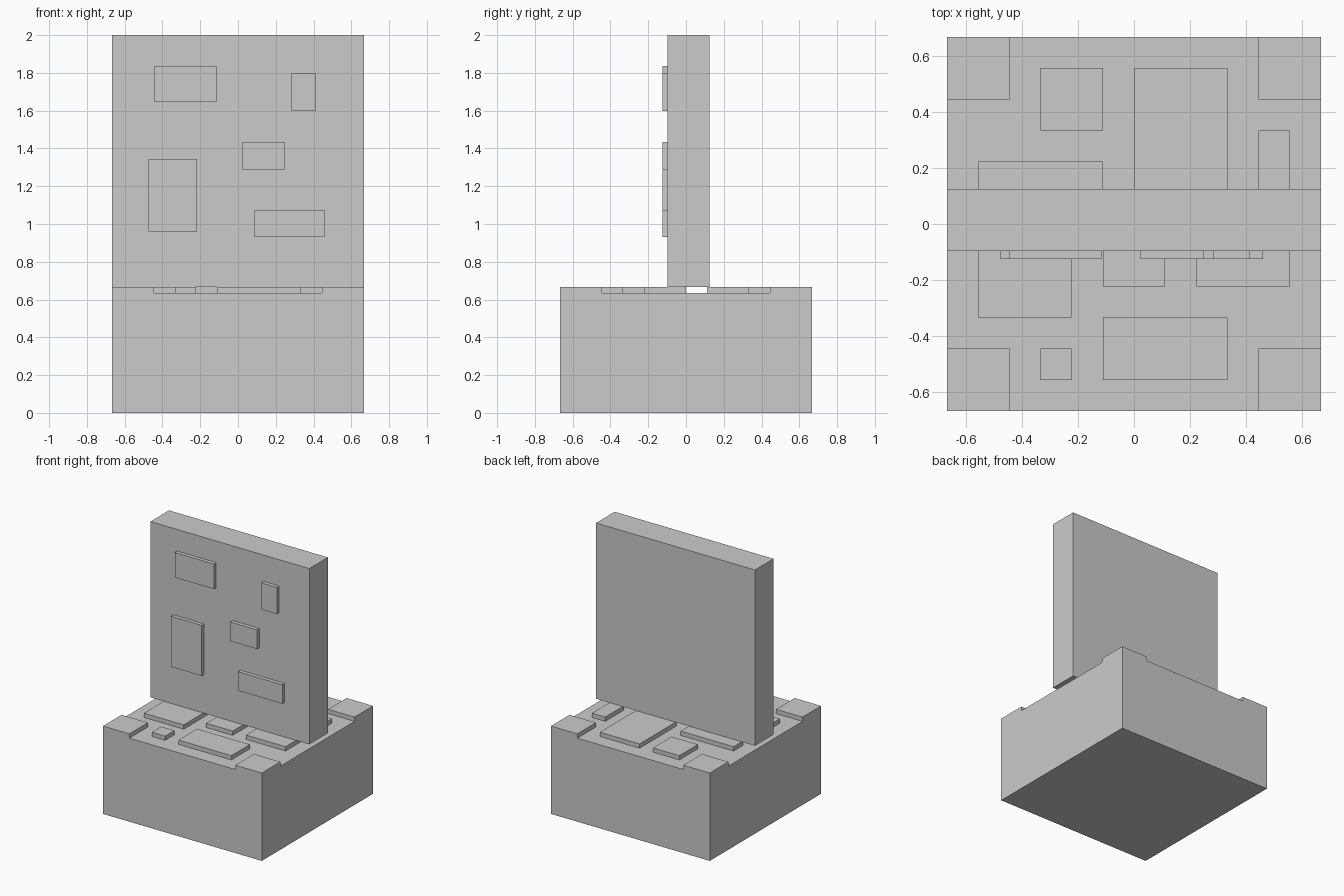
import bpy, bmesh
from mathutils import Vector

if "Cube" in bpy.data.objects:
    bpy.data.objects.remove(bpy.data.objects["Cube"])

U = 2 / 18             # modelling unit: the base is 12 units wide and 6 high
HALF = 6 * U
FLOOR = 0.634          # recessed top of the base
TOP = 6 * U            # top of corners and raised slabs


def finish(name, bm):
    bmesh.ops.recalc_face_normals(bm, faces=bm.faces[:])
    mesh = bpy.data.meshes.new(name)
    bm.to_mesh(mesh)
    bm.free()
    obj = bpy.data.objects.new(name, mesh)
    bpy.context.collection.objects.link(obj)
    return obj


def box_mesh(x, y, z):
    bm = bmesh.new()
    bmesh.ops.create_cube(bm, size=1)
    size = Vector((x[1] - x[0], y[1] - y[0], z[1] - z[0]))
    centre = Vector((x[0] + x[1], y[0] + y[1], z[0] + z[1])) / 2
    bmesh.ops.scale(bm, vec=size, verts=bm.verts[:])
    bmesh.ops.translate(bm, vec=centre, verts=bm.verts[:])
    return bm


def box(name, x, y, z):
    return finish(name, box_mesh(x, y, z))


# Base block: cut the top into a 3 x 3 layout and pull up the four corners
bm = box_mesh((-HALF, HALF), (-HALF, HALF), (0, FLOOR))
for axis in (Vector((1, 0, 0)), Vector((0, 1, 0))):
    for side in (-1, 1):
        bmesh.ops.bisect_plane(bm, geom=bm.verts[:] + bm.edges[:] + bm.faces[:],
                               plane_co=axis * side * 4 * U, plane_no=axis)
bm.normal_update()
corners = [f for f in bm.faces if f.normal.z > 0.9
           and min(abs(c) for c in f.calc_center_median().xy) > 4 * U]
for face in corners:
    new = bmesh.ops.extrude_face_region(bm, geom=[face])["geom"]
    verts = [g for g in new if isinstance(g, bmesh.types.BMVert)]
    bmesh.ops.translate(bm, vec=(0, 0, TOP - FLOOR), verts=verts)
    bmesh.ops.delete(bm, geom=[face], context='FACES_ONLY')
bmesh.ops.dissolve_limit(bm, angle_limit=0.01, verts=bm.verts[:], edges=bm.edges[:])
finish("base_block", bm)

# Raised slabs on the base, in units: x0, x1, y0, y1 (some run under the panel)
base_slabs = [
    (-5, -2, -3, 0), (-1, 1, -2, 0), (2, 5, -2, 0),
    (-3, -2, -5, -4), (-1, 3, -5, -3),
    (-5, -1, 1, 2), (-3, -1, 3, 5), (0, 3, 1, 5), (4, 5, 1, 3),
]
for i, (x0, x1, y0, y1) in enumerate(base_slabs, 1):
    box(f"base_slab_{i}", (x0 * U, x1 * U), (y0 * U, y1 * U), (FLOOR, TOP))

# Upright panel resting on the slabs
FRONT = -0.097
box("upright_panel", (-HALF, HALF), (FRONT, 0.125), (TOP, 2))

# Raised slabs on the front of the panel: x0, x1, z0, z1
panel_slabs = [
    (-0.443, -0.115, 1.646, 1.836), (0.283, 0.414, 1.598, 1.80),
    (-0.475, -0.217, 0.96, 1.344), (0.023, 0.247, 1.288, 1.434),
    (0.087, 0.459, 0.93, 1.074),
]
for i, (x0, x1, z0, z1) in enumerate(panel_slabs, 1):
    box(f"panel_slab_{i}", (x0, x1), (-0.125, FRONT), (z0, z1))
